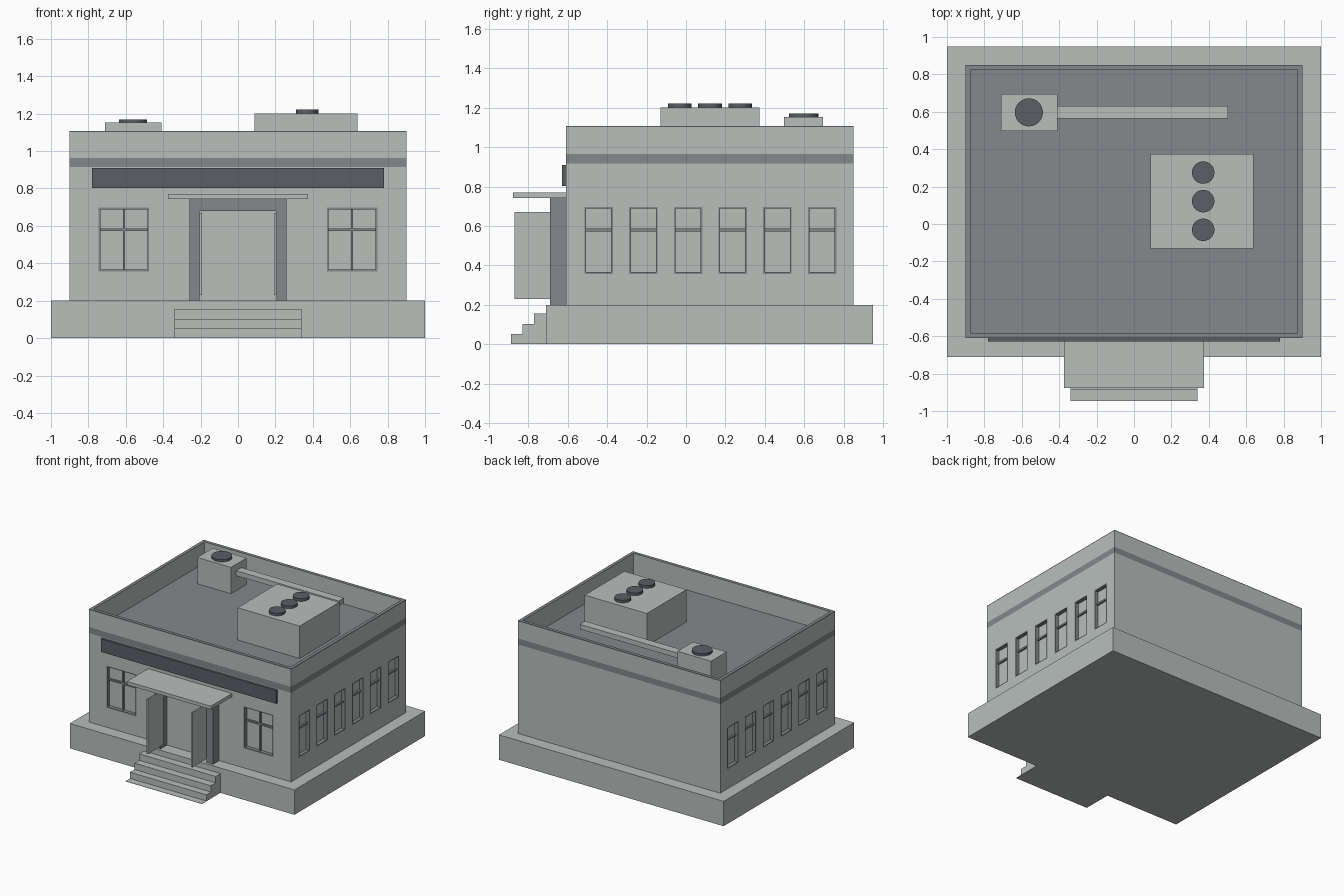
import bpy, bmesh, math
from mathutils import Vector

if "Cube" in bpy.data.objects:
    bpy.data.objects.remove(bpy.data.objects["Cube"])


def material(name, rgb):
    m = bpy.data.materials.new(name)
    m.diffuse_color = (*rgb, 1)
    m.use_nodes = True
    m.node_tree.nodes["Principled BSDF"].inputs["Base Color"].default_value = m.diffuse_color
    return m


WALL = material("pale_stone", (0.48, 0.52, 0.50))
TRIM = material("mid_grey", (0.235, 0.246, 0.262))
DARK = material("dark_slate", (0.107, 0.112, 0.133))


def to_object(name, bm, *mats):
    bmesh.ops.recalc_face_normals(bm, faces=bm.faces)
    me = bpy.data.meshes.new(name)
    bm.to_mesh(me)
    bm.free()
    for m in mats:
        me.materials.append(m)
    ob = bpy.data.objects.new(name, me)
    bpy.context.collection.objects.link(ob)
    return ob


def add_box(bm, x, y, z):
    """Add a box spanning the given (low, high) ranges."""
    vs = bmesh.ops.create_cube(bm, size=1)["verts"]
    for v in vs:
        v.co = Vector([(a + b) / 2 + c * abs(b - a) for (a, b), c in zip((x, y, z), v.co)])
    return vs


def boxes(name, mat, *ranges):
    bm = bmesh.new()
    for r in ranges:
        add_box(bm, *r)
    return to_object(name, bm, mat)


def disc(name, x, y, z0, z1, r):
    bm = bmesh.new()
    bmesh.ops.create_cone(bm, cap_ends=True, segments=32, radius1=r, radius2=r, depth=z1 - z0)
    bmesh.ops.translate(bm, verts=bm.verts, vec=(x, y, (z0 + z1) / 2))
    ob = to_object(name, bm, DARK)
    bpy.ops.object.select_all(action='DESELECT')
    ob.select_set(True)
    bpy.context.view_layer.objects.active = ob
    bpy.ops.object.shade_smooth_by_angle()


FRONT, BACK, SIDE = -0.61, 0.85, 0.9
W_LOW, W_HIGH, BAR_Z = 0.357, 0.697, 0.58

# Plinth
boxes("plinth", WALL, ((-1, 1), (-0.71, 0.95), (0, 0.2)))

# Steps, with a flat lowest tread on the ground
bm = bmesh.new()
profile = [(-0.71, 0), (-0.945, 0), (-0.945, 0.002), (-0.887, 0.002), (-0.887, 0.052), (-0.83, 0.052),
           (-0.83, 0.103), (-0.77, 0.103), (-0.77, 0.155), (-0.71, 0.155)]
face = bm.faces.new([bm.verts.new((-0.34, y, z)) for y, z in profile])
ext = bmesh.ops.extrude_face_region(bm, geom=[face])["geom"]
bmesh.ops.translate(bm, vec=(0.68, 0, 0), verts=[g for g in ext if isinstance(g, bmesh.types.BMVert)])
to_object("entrance_steps", bm, WALL)

# Building body: sunken roof behind a parapet, painted band and coping
bm = bmesh.new()
add_box(bm, (-SIDE, SIDE), (FRONT, BACK), (0.2, 1.108))
top = max(bm.faces, key=lambda f: f.calc_center_median().z)
bmesh.ops.inset_region(bm, faces=[top], thickness=0.037)
top = bmesh.ops.extrude_discrete_faces(bm, faces=[top])["faces"][0]
bmesh.ops.translate(bm, verts=top.verts, vec=(0, 0, 0.94 - 1.108))
for z in (0.916, 0.964, 1.101):
    bmesh.ops.bisect_plane(bm, geom=bm.verts[:] + bm.edges[:] + bm.faces[:],
                           plane_co=(0, 0, z), plane_no=(0, 0, 1))
for f in bm.faces:
    c = f.calc_center_median()
    flat = abs(f.normal.z) > 0.5
    outer = abs(c.x) > SIDE - 0.01 or c.y < FRONT + 0.01 or c.y > BACK - 0.01
    band = outer and (0.916 < c.z < 0.964 or c.z > 1.101)
    f.material_index = 1 if (flat and c.z > 0.5) or (not flat and band) else 0
body = to_object("building_body", bm, WALL, TRIM)

# Windows: recesses in the body, with frames and glazing bars
cut, frames = bmesh.new(), bmesh.new()
T, DEPTH = 0.009, 0.03


def window(centre, width, place, upright):
    """place(a, d) maps ranges along the wall and into the wall to x and y."""
    a0, a1 = centre - width / 2, centre + width / 2
    add_box(cut, *place((a0, a1), (-0.05, DEPTH)), (W_LOW, W_HIGH))
    for a in ((a0, a0 + T), (a1 - T, a1)):
        add_box(frames, *place(a, (0, DEPTH)), (W_LOW, W_HIGH))
    for z in ((W_LOW, W_LOW + T), (W_HIGH - T, W_HIGH)):
        add_box(frames, *place((a0, a1), (0, DEPTH)), z)
    add_box(frames, *place((a0, a1), (DEPTH - 0.015, DEPTH)), (BAR_Z - 0.007, BAR_Z + 0.007))
    if upright:
        add_box(frames, *place((centre - 0.006, centre + 0.006), (DEPTH - 0.015, DEPTH)), (W_LOW, W_HIGH))


for s in (-1, 1):
    window(s * 0.61, 0.27, lambda a, d: (a, (FRONT + d[0], FRONT + d[1])), True)
    for i in range(6):
        window(-0.443 + 0.2267 * i, 0.145,
               lambda a, d: (sorted((s * (SIDE - d[0]), s * (SIDE - d[1]))), a), False)
to_object("window_frames", frames, TRIM)
cutter = to_object("window_cutter", cut, WALL)
cutter.hide_render = True
mod = body.modifiers.new("window_recesses", 'BOOLEAN')
mod.operation, mod.solver, mod.object = 'DIFFERENCE', 'EXACT', cutter
bpy.context.view_layer.objects.active = body
bpy.ops.object.modifier_apply(modifier=mod.name)
bpy.data.objects.remove(cutter)

# Entrance: portal, canopy, open door leaves and sign board
boxes("door_portal", TRIM,
      ((-0.26, -0.205), (-0.69, FRONT), (0.2, 0.743)),
      ((0.205, 0.26), (-0.69, FRONT), (0.2, 0.743)),
      ((-0.205, 0.205), (-0.69, FRONT), (0.68, 0.743)))
boxes("door_canopy", WALL, ((-0.373, 0.373), (-0.878, FRONT), (0.743, 0.77)))
boxes("door_leaves", WALL, *[(x, (-0.87, -0.67), (0.23, 0.67)) for x in ((-0.205, -0.193), (0.193, 0.205))])
boxes("sign_board", DARK, ((-0.78, 0.78), (-0.628, FRONT), (0.803, 0.909)))

# Rooftop units, duct and fans
boxes("large_roof_unit", WALL, ((0.087, 0.64), (-0.13, 0.373), (0.94, 1.2)))
boxes("small_roof_unit", WALL, ((-0.71, -0.41), (0.497, 0.695), (0.94, 1.152)))
boxes("roof_duct", WALL, ((-0.41, 0.503), (0.563, 0.63), (1.06, 1.1)))
for i in range(3):
    disc("large_unit_fan", 0.37, -0.031 + 0.153 * i, 1.2, 1.221, 0.06)
disc("small_unit_fan", -0.562, 0.597, 1.152, 1.17, 0.075)
